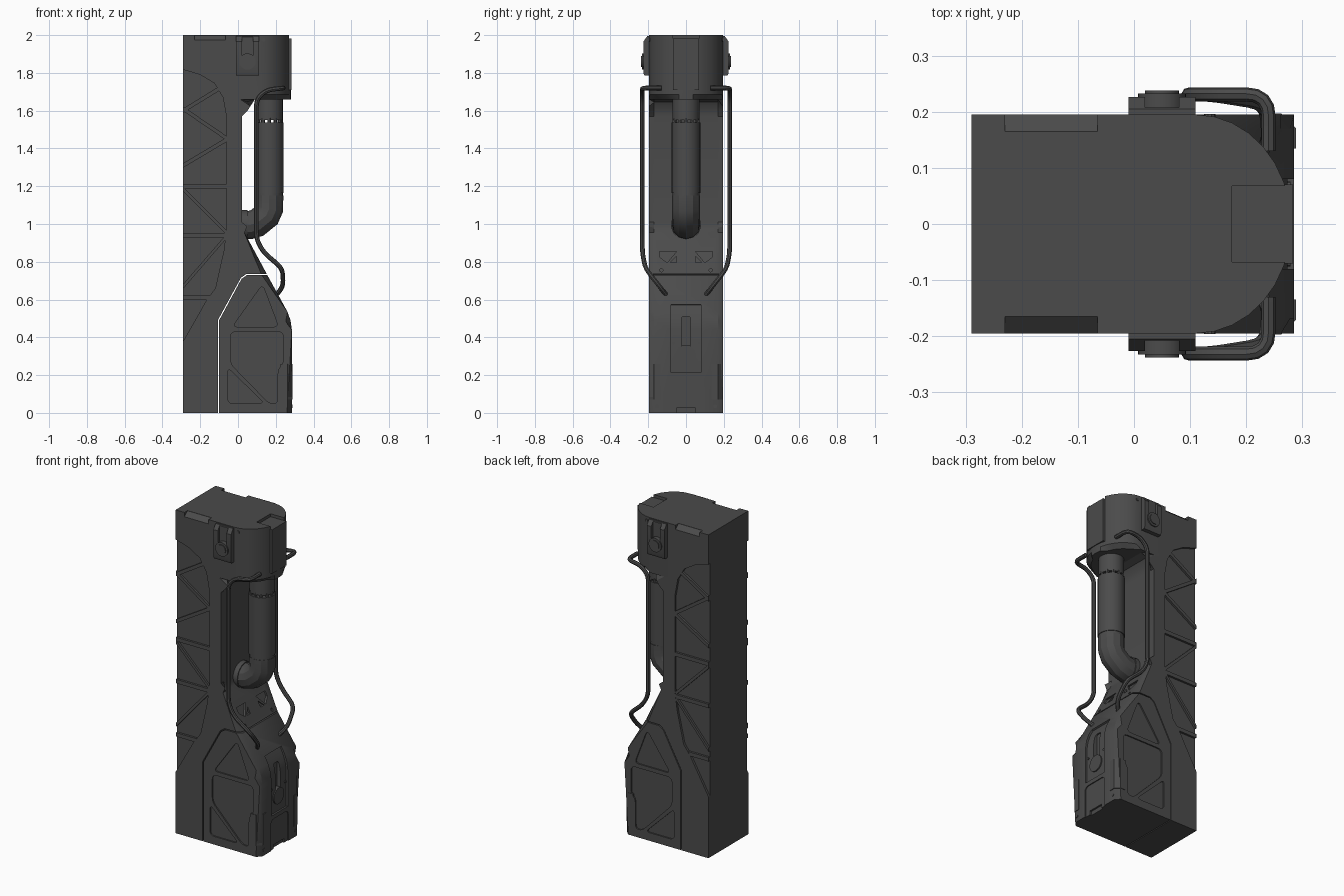
import bpy, bmesh, math
from mathutils import Vector

if "Cube" in bpy.data.objects:
    bpy.data.objects.remove(bpy.data.objects["Cube"])

mat = bpy.data.materials.new("dark_grey_metal")
mat.diffuse_color = (0.07, 0.07, 0.07, 1)
mat.use_nodes = True
mat.node_tree.nodes["Principled BSDF"].inputs["Base Color"].default_value = mat.diffuse_color
AX = {'x': lambda u, v, w: (w, u, v), 'y': lambda u, v, w: (u, w, v), 'z': lambda u, v, w: (u, v, w)}


def finish(ob):
    ob.data.materials.clear()
    ob.data.materials.append(mat)
    return ob


def prism(name, pts, axis, a, b, bevel=None):
    """Extrude a 2D outline along an axis from a to b; bevel=(first, last, width) chamfers outline edges."""
    bm = bmesh.new()
    lo, hi = ([bm.verts.new(AX[axis](u, v, w)) for u, v in pts] for w in (a, b))
    n = len(pts)
    bm.faces.new(lo)
    bm.faces.new(hi)
    for i in range(n):
        j = (i + 1) % n
        bm.faces.new((lo[i], lo[j], hi[j], hi[i]))
    if bevel:
        rings = bevel[3] if len(bevel) > 3 else (0, 1)
        es = [bm.edges.get(((lo, hi)[r][i], (lo, hi)[r][i + 1]))
              for r in rings for i in range(bevel[0], bevel[1])]
        bmesh.ops.bevel(bm, geom=es, offset=bevel[2], segments=1, affect='EDGES')
    bmesh.ops.recalc_face_normals(bm, faces=bm.faces)
    me = bpy.data.meshes.new(name)
    bm.to_mesh(me)
    bm.free()
    ob = bpy.data.objects.new(name, me)
    bpy.context.collection.objects.link(ob)
    return finish(ob)


def rect(u0, u1, v0, v1):
    return [(u0, v0), (u1, v0), (u1, v1), (u0, v1)]


def circle(u, v, r, n=24):
    return [(u + r * math.cos(2 * math.pi * i / n), v + r * math.sin(2 * math.pi * i / n)) for i in range(n)]


def rounded(pts, r, n=4, closed=True):
    """Round the corners of a 2D or 3D polyline."""
    P = [Vector(p) for p in pts]
    out = []
    for i, p in enumerate(P):
        if not closed and i in (0, len(P) - 1):
            out.append(tuple(p))
            continue
        d0, d1 = P[i - 1] - p, P[(i + 1) % len(P)] - p
        s = p + d0.normalized() * min(r, d0.length * .45)
        e = p + d1.normalized() * min(r, d1.length * .45)
        for k in range(n + 1):
            t = k / n
            out.append(tuple(s * (1 - t) ** 2 + p * 2 * t * (1 - t) + e * t * t))
    return out


def cut(ob, cutters, keep=False):
    for c in cutters:
        m = ob.modifiers.new("cut", 'BOOLEAN')
        m.operation, m.solver, m.object = 'DIFFERENCE', 'EXACT', c
        with bpy.context.temp_override(object=ob, active_object=ob, selected_objects=[ob]):
            bpy.ops.object.modifier_apply(modifier=m.name)
        if not keep:
            bpy.data.objects.remove(c)


def tube(name, pts, r, res=4):
    cu = bpy.data.curves.new(name, 'CURVE')
    cu.dimensions, cu.bevel_depth, cu.bevel_resolution, cu.use_fill_caps = '3D', r, res, True
    sp = cu.splines.new('POLY')
    sp.points.add(len(pts) - 1)
    for q, p in zip(sp.points, pts):
        q.co = (*p, 1)
    tmp = bpy.data.objects.new(name, cu)
    bpy.context.collection.objects.link(tmp)
    bpy.context.view_layer.update()
    me = bpy.data.meshes.new_from_object(tmp.evaluated_get(bpy.context.evaluated_depsgraph_get()))
    bpy.data.objects.remove(tmp)
    ob = bpy.data.objects.new(name, me)
    bpy.context.collection.objects.link(ob)
    return finish(ob)


W = .195  # half width of the body

# Tall rear body with chamfered neck
rear = prism("rear_body", [(-.29, 0), (-.106, 0), (-.106, .492), (.015, .715), (.045, .736), (.152, .736),
             (.034, .955), (.024, .98), (.02, 1.01), (.02, 1.57), (.027, 1.61), (.048, 1.645), (.09, 1.66),
             (-.29, 1.66)], 'y', -W, W, (5, 12, .026))

# Lower front block, separated by a fine gap
block = prism("front_block", [(-.1, 0), (-.1, .49), (.019, .71), (.048, .73), (.155, .73), (.262, .535),
              (.278, .49), (.285, .44), (.285, 0)], 'y', -W, W, (4, 8, .026))

# Head with rounded nose
nose = [(.11 + .17 * math.sin(t), -W * math.cos(t)) for t in (math.pi * i / 16 for i in range(17))]
head = prism("head", [(-.29, -W)] + nose + [(-.29, W)], 'z', 1.66, 2, (2, 16, .025, (0,)))

# Side lattice pockets, open at the back, with flush ribs
pocket = [(-.32, 1.82), (-.29, 1.817), (-.2, 1.79), (-.125, 1.745), (-.08, 1.67), (-.06, 1.56), (-.06, .98),
          (-.075, .86), (-.12, .66), (-.165, .6), (-.29, .38), (-.32, .33)]
ribs = [(1.6, -.07, 1.735), (1.61, -.055, 1.45), (1.31, -.055, 1.45), (1.2, -.05, 1.2), (1.185, -.055, .95),
        (.94, -.05, .94), (.67, -.065, .93), (.61, -.15, .61)]
for s, side in ((-1, "left"), (1, "right")):
    c = prism("lattice_cutter", pocket, 'y', s * (W - .014), s * (W + .02))
    cut(rear, [c], True)
    cut(head, [c])
    for i, (z0, x1, z1) in enumerate(ribs):
        h = .012
        prism(f"lattice_rib_{side}_{i}", [(-.29, z0 - h), (x1, z1 - h), (x1, z1 + h), (-.29, z0 + h)], 'y',
              s * (W - .03), s * (W - .001))
    # Pockets in the lower block sides
    shapes = [[(-.03, .455), (.215, .455), (.13, .68)],
              [(-.04, .43), (.24, .43), (.24, .26), (.21, .23), (.21, .05), (.165, .05), (-.04, .26)],
              [(-.055, .24), (.14, .05), (-.055, .05)]]
    cut(block, [prism("panel_cutter", rounded(q, .03), 'y', s * (W - .008), s * (W + .02)) for q in shapes])
    # Sloped notch on the top edge
    cut(head, [prism("edge_cutter", [(s * .165, 2.001), (s * .165, 1.999), (s * .1965, 1.972), (s * .22, 1.972),
                                     (s * .22, 2.001)], 'x', -.23, -.065)])
    # Latch lug with slot, ledge and knob
    lug = prism(f"latch_lug_{side}", [(s * .19, 1.785), (s * .22, 1.785), (s * .226, 1.8), (s * .226, 1.965),
                                      (s * .205, 1.995), (s * .19, 1.995)], 'x', -.01, .11)
    cut(lug, [prism("slot_cutter", rect(.02, .08, 1.87, 2.05), 'y', s * .208, s * .26)])
    prism(f"latch_knob_{side}", circle(.05, 1.86, .043), 'y', s * .2, s * .233)
    prism(f"latch_knob_cap_{side}", circle(.05, 1.86, .03), 'y', s * .2, s * .238)
    # Corner guards at the foot
    prism(f"corner_guard_{side}", [(.225, s * .18), (.225, s * .197), (.262, s * .197), (.289, s * .17),
                                   (.289, s * .135), (.27, s * .135)], 'z', .07, .26)
    # Bolts
    prism(f"foot_bolt_{side}", circle(s * .155, .035, .01, 10), 'x', .28, .288)
    prism(f"head_bolt_{side}", circle(.135, 1.975, .01, 10), 'y', s * .18, s * .196)
    # Bent guard rail
    rail = [(.22, .13, 1.72), (.24, .13, 1.72), (.24, .231, 1.72), (.15, .231, 1.71), (.097, .231, 1.66),
            (.097, .231, .92), (.135, .231, .85), (.235, .215, .765), (.24, .14, .67), (.195, .098, .615)]
    tube(f"guard_rail_{side}", rounded([(x, s * y, z) for x, y, z in rail[1:]], .04, 4, False), .0125, 2)
    # Recesses on the neck slope, sheared to follow it
    for q in ([(.05, .855), (.14, .855), (.14, .825), (.1, .795)], [(.05, .83), (.085, .795), (.05, .795)],
              circle(.13, .755, .009, 8)):
        c = prism("slope_cutter", [(s * y, z) for y, z in q], 'x', -.012, .03)
        for v in c.data.vertices:
            v.co.x += .034 + (.955 - v.co.z) * .539
        cut(rear, [c])

# Front of the lower block: keyhole recess and base panel
cut(block, [prism("keyhole_cutter", [(.274, .215), (.274, .44), (.267, .485), (.252, .53), (.231, .57), (.26, .585),
                                     (.34, .55), (.34, .215)], 'y', -.08, .08),
            prism("slot_cutter", rounded(rect(-.024, .024, .3, .51), .015), 'x', .25, .35),
            prism("base_cutter", rounded([(-.085, -.03), (.085, -.03), (.085, .19), (-.085, .19)], .03), 'x', .279, .35),
            prism("foot_cutter", rect(-.05, .05, -.02, .025), 'x', .268, .35)])
prism("keyhole_disc", circle(0, .31, .05, 28), 'x', .24, .281)
for s in (-1, 1):
    prism("keyhole_stud", circle(s * .068, .37, .008, 8), 'x', .27, .279)

# Head nose plate and top notch
cut(head, [prism("notch_cutter", rect(.175, .32, -.068, .068), 'z', 1.982, 2.05)])
prism("nose_plate", rect(.2, .283, -.07, .07), 'z', 1.71, 1.982)

# Exhaust pipe: collar, pegged gap, main run, lower collar and mitred elbow
PX = .165
prism("pipe_collar", circle(PX, 0, .072), 'z', 1.551, 1.67)
prism("pipe_main", circle(PX, 0, .076), 'z', 1.165, 1.537)
prism("pipe_ring", circle(PX, 0, .072), 'z', 1.14, 1.17)
for i in range(12):
    a = 2 * math.pi * i / 12
    prism(f"pipe_peg_{i}", circle(PX + .064 * math.cos(a), .064 * math.sin(a), .01, 6), 'z', 1.53, 1.56)
tube("pipe_elbow", [(PX, 0, 1.15), (PX, 0, 1.08), (.15, 0, 1.045), (.1, 0, 1.005), (.065, 0, .995), (.01, 0, .995)],
     .075)
prism("pipe_flange", circle(0, .995, .079), 'x', .01, .05)

# Smooth round parts, keep hard edges
for ob in list(bpy.context.scene.objects):
    with bpy.context.temp_override(object=ob, active_object=ob, selected_objects=[ob],
                                   selected_editable_objects=[ob]):
        bpy.ops.object.shade_smooth_by_angle(angle=math.radians(28))
